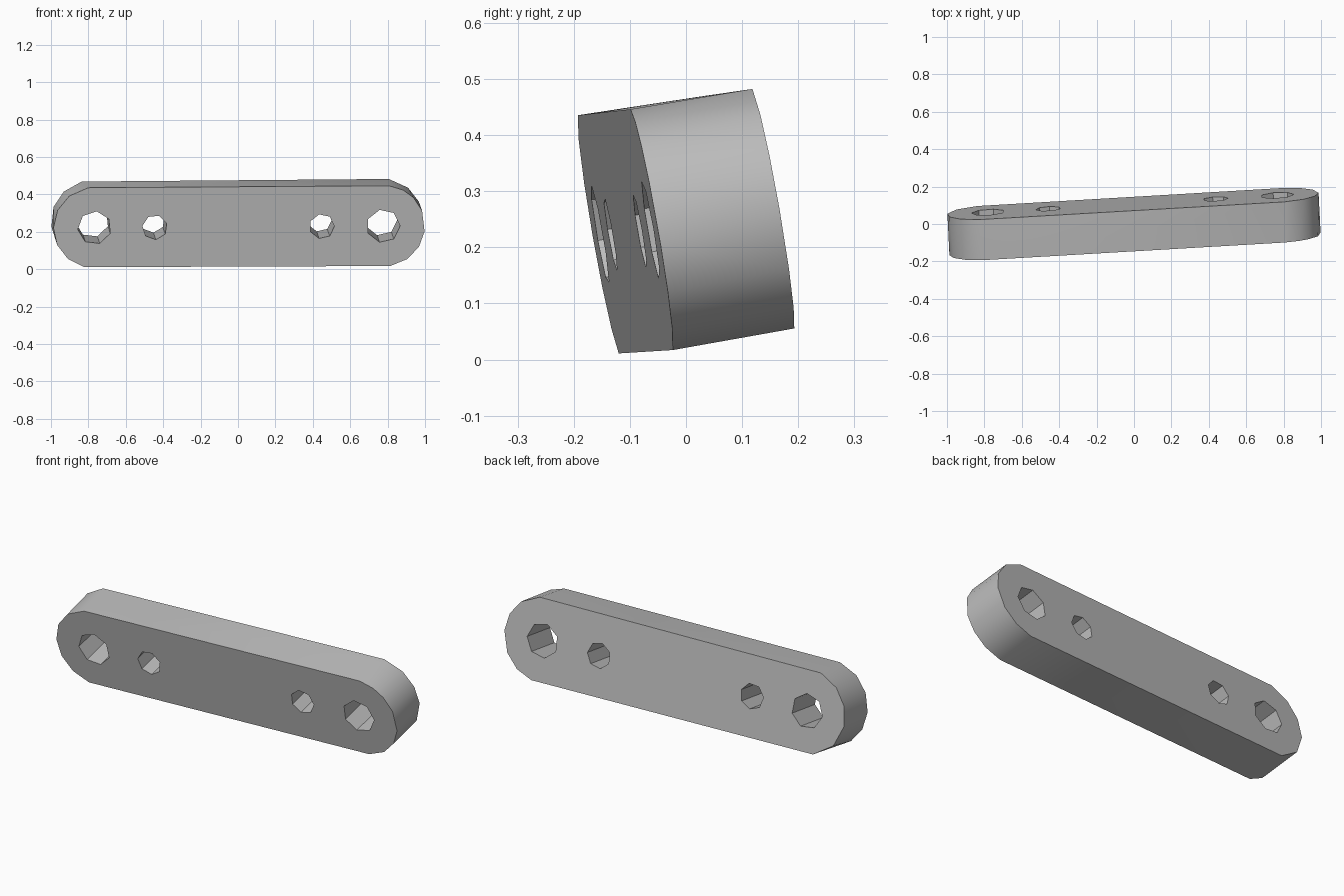
import bpy, bmesh
from math import sin, cos, radians, tau
from mathutils import Matrix, Vector

cube = bpy.data.objects.get("Cube")
if cube:
    bpy.data.objects.remove(cube)

RADIUS, END, HALF_DEPTH = 0.22, 0.775, 0.11

# Rounded end angles, from top to bottom, on the front and back faces
FRONT = {1: (83, 62, 44, 22, -8, -31, -55, -81), -1: (81, 52, 26, 0, -25, -50, -76)}
BACK = {1: (80, 50, 25, 0, -30, -55, -80), -1: (75, 46, 20, -8, -40, -75)}

# Bolt holes: position along the bar, radius, phase in degrees
HOLES = [(-0.775, 0.09, -20), (-0.452, 0.067, 18), (0.443, 0.067, 0), (0.772, 0.09, 0)]


def outline(ends):
    right = [(END + RADIUS * cos(radians(a)), RADIUS * sin(radians(a))) for a in ends[1]]
    left = [(-END - RADIUS * cos(radians(a)), RADIUS * sin(radians(a))) for a in reversed(ends[-1])]
    return right + left


def hole(x, r, phase, sides=7):
    angles = [radians(phase) + tau * i / sides for i in range(sides)]
    return [(x + r * cos(a), r * sin(a)) for a in angles]


def ring(bm, points, y):
    verts = [bm.verts.new((x, y, z)) for x, z in points]
    return [bm.edges.new((v, verts[i - 1])) for i, v in enumerate(verts)]


bm = bmesh.new()
front_edges, back_edges = [], []
loops = [(outline(FRONT), outline(BACK))] + [(hole(*h), hole(*h)) for h in HOLES]

# Outer rim and hole walls
for front_points, back_points in loops:
    front, back = ring(bm, front_points, -HALF_DEPTH), ring(bm, back_points, HALF_DEPTH)
    bmesh.ops.bridge_loops(bm, edges=front + back)
    front_edges += front
    back_edges += back

# Flat front and back faces, pierced by the holes
for edges, side in ((front_edges, -1), (back_edges, 1)):
    bmesh.ops.triangle_fill(bm, edges=edges, use_beauty=True, normal=(0, side, 0))
bmesh.ops.recalc_face_normals(bm, faces=bm.faces)

# Lean the bar slightly back and turn it
along = Vector((1, 0.0586, 0.006)).normalized()
depth = Vector((-0.058, 0.983, 0.172))
depth = (depth - along * depth.dot(along)).normalized()
up = along.cross(depth)
bm.transform(Matrix.Translation((0, 0, 0.245)) @ Matrix((along, depth, up)).transposed().to_4x4())

mesh = bpy.data.meshes.new("link_bar")
bm.to_mesh(mesh)
bm.free()
bar = bpy.data.objects.new("link_bar", mesh)
bpy.context.collection.objects.link(bar)

# Plain grey material
grey = bpy.data.materials.new("plain_grey")
grey.use_nodes = True
grey.diffuse_color = (0.5, 0.5, 0.5, 1)
grey.node_tree.nodes["Principled BSDF"].inputs["Base Color"].default_value = (0.5, 0.5, 0.5, 1)
mesh.materials.append(grey)

bpy.ops.object.select_all(action="DESELECT")
bar.select_set(True)
bpy.context.view_layer.objects.active = bar
bpy.ops.object.shade_smooth_by_angle(angle=radians(40))
